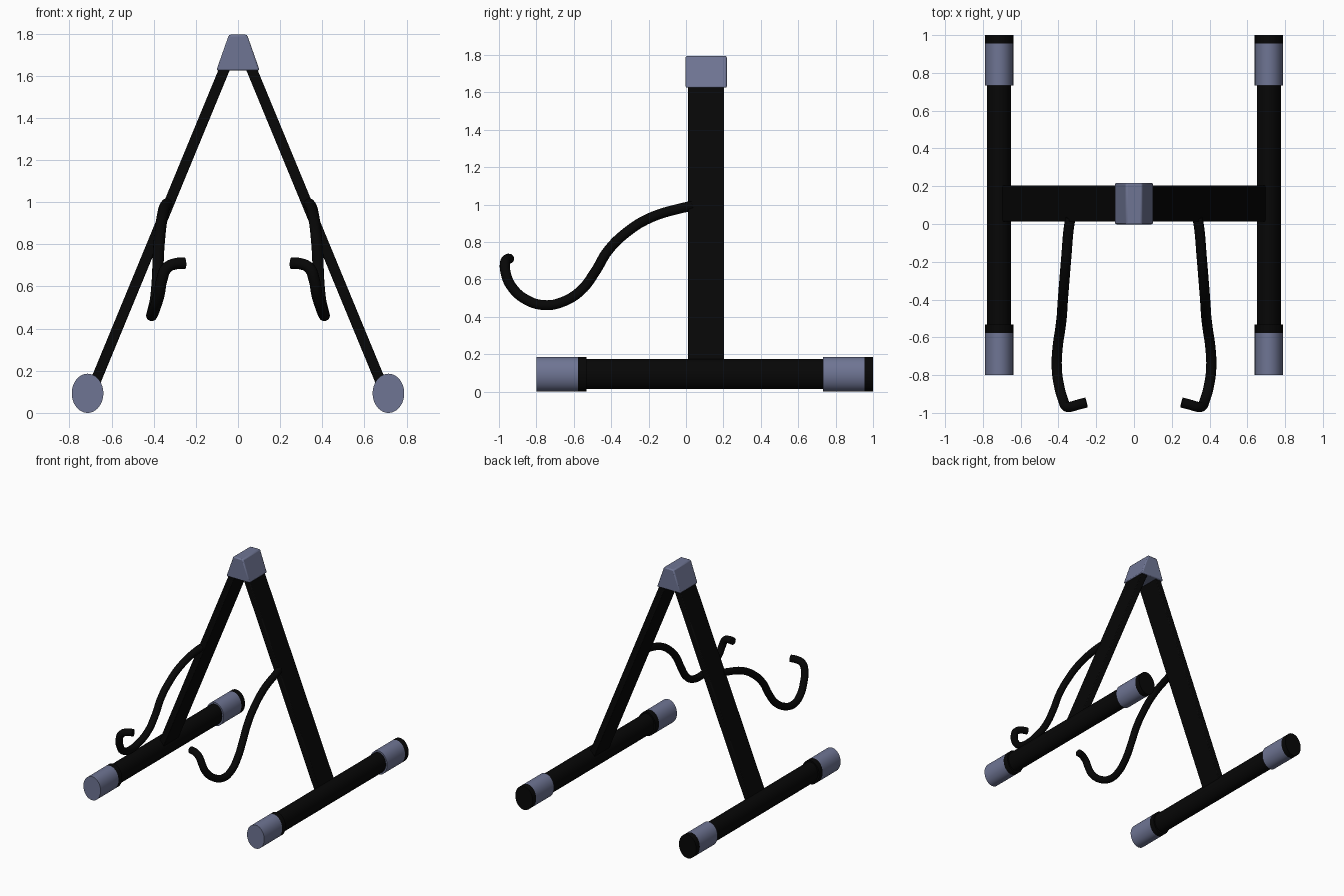
import bpy, bmesh, math
from mathutils import Vector, Matrix

cube = bpy.data.objects.get("Cube")
if cube:
    bpy.data.objects.remove(cube, do_unlink=True)


def material(name, rgb):
    m = bpy.data.materials.new(name)
    m.use_nodes = True
    m.diffuse_color = (*rgb, 1)
    m.node_tree.nodes["Principled BSDF"].inputs["Base Color"].default_value = (*rgb, 1)
    return m


BLACK = material("black_metal", (0.002, 0.002, 0.002))
GREY = material("blue_grey_rubber", (0.158, 0.178, 0.295))


def finish(name, bm, *mats, bevel=0):
    """Turn a bmesh into a smooth-shaded object with sharp edges kept."""
    bmesh.ops.recalc_face_normals(bm, faces=bm.faces)
    me = bpy.data.meshes.new(name)
    bm.to_mesh(me)
    bm.free()
    ob = bpy.data.objects.new(name, me)
    bpy.context.collection.objects.link(ob)
    for m in mats:
        me.materials.append(m)
    if bevel:
        mod = ob.modifiers.new("rounded_edges", 'BEVEL')
        mod.width, mod.segments = bevel, 2
    shade(ob)


def shade(ob):
    bpy.ops.object.select_all(action='DESELECT')
    ob.select_set(True)
    bpy.context.view_layer.objects.active = ob
    bpy.ops.object.shade_smooth_by_angle(angle=math.radians(35))


def oval_tube(name, x, z, rx, rz, stops, mats):
    """Oval tube along y, one material per span between stops."""
    bm = bmesh.new()
    n = 48
    angles = [2 * math.pi * i / n for i in range(n)]
    rings = [[bm.verts.new((x + rx * math.cos(a), y, z + rz * math.sin(a))) for a in angles]
             for y in stops]
    for s, (r0, r1) in enumerate(zip(rings, rings[1:])):
        for i in range(n):
            j = (i + 1) % n
            bm.faces.new((r0[i], r0[j], r1[j], r1[i])).material_index = s
    bm.faces.new(rings[0]).material_index = 0
    bm.faces.new(rings[-1]).material_index = len(stops) - 2
    finish(name, bm, *mats)


def flat_bar(name, p0, p1, thick, depth):
    """Bar between two points in the xz plane, its broad side along y."""
    a, b = Vector(p0), Vector(p1)
    d = b - a
    bm = bmesh.new()
    rot = Matrix.Rotation(math.atan2(d.x, d.z), 4, 'Y')
    size = Matrix.Diagonal((thick, depth, d.length, 1))
    bmesh.ops.create_cube(bm, size=1, matrix=Matrix.Translation((a + b) / 2) @ rot @ size)
    finish(name, bm, BLACK, bevel=0.006)


def bent_rod(name, points, radius):
    cu = bpy.data.curves.new(name, 'CURVE')
    cu.dimensions = '3D'
    cu.bevel_depth, cu.bevel_resolution = radius, 5
    cu.resolution_u, cu.use_fill_caps = 8, True
    sp = cu.splines.new('BEZIER')
    sp.bezier_points.add(len(points) - 1)
    for bp, co in zip(sp.bezier_points, points):
        bp.co = co
        bp.handle_left_type = bp.handle_right_type = 'AUTO'
    ob = bpy.data.objects.new(name, cu)
    bpy.context.collection.objects.link(ob)
    cu.materials.append(BLACK)
    bpy.ops.object.select_all(action='DESELECT')
    ob.select_set(True)
    bpy.context.view_layer.objects.active = ob
    bpy.ops.object.convert(target='MESH')
    shade(bpy.context.object)


# Path of the left cradle arm, from the leg out to the curled tip
ARM = [(0.335, 0.03, 0.993), (0.342, 0.0, 0.987), (0.36, -0.195, 0.928), (0.371, -0.33, 0.842),
       (0.378, -0.42, 0.75), (0.382, -0.485, 0.642), (0.391, -0.56, 0.543),
       (0.405, -0.66, 0.48), (0.409, -0.76, 0.463), (0.396, -0.86, 0.495),
       (0.374, -0.935, 0.565), (0.362, -0.963, 0.63), (0.338, -0.968, 0.688),
       (0.295, -0.956, 0.708), (0.252, -0.945, 0.711)]

for side, s in (("left", 1), ("right", -1)):
    x = s * 0.714
    # Foot tube with a two-tone sleeve at each end
    oval_tube(side + "_foot_tube", x, 0.094, 0.064, 0.08, (-0.6, 0.8), (BLACK,))
    for end, y in (("front", -0.8), ("back", 0.732)):
        oval_tube(f"{side}_{end}_foot_sleeve", x, 0.093, 0.075, 0.093,
                  (y, y + 0.223, y + 0.268), (GREY, BLACK))
    # Sloping leg
    flat_bar(side + "_leg", (s * 0.036, 0.108, 1.7), (s * 0.703, 0.108, 0.085), 0.05, 0.192)
    # Cradle arm
    bent_rod(side + "_cradle_arm", [(s * px, py, pz) for px, py, pz in ARM], 0.027)

# Tapered top cap
bm = bmesh.new()
bmesh.ops.create_cube(bm, size=1)
for v in bm.verts:
    top = v.co.z > 0
    v.co = (v.co.x * (0.086 if top else 0.206), 0.108 + v.co.y * 0.22, 1.795 if top else 1.625)
finish("top_cap", bm, GREY, bevel=0.008)
